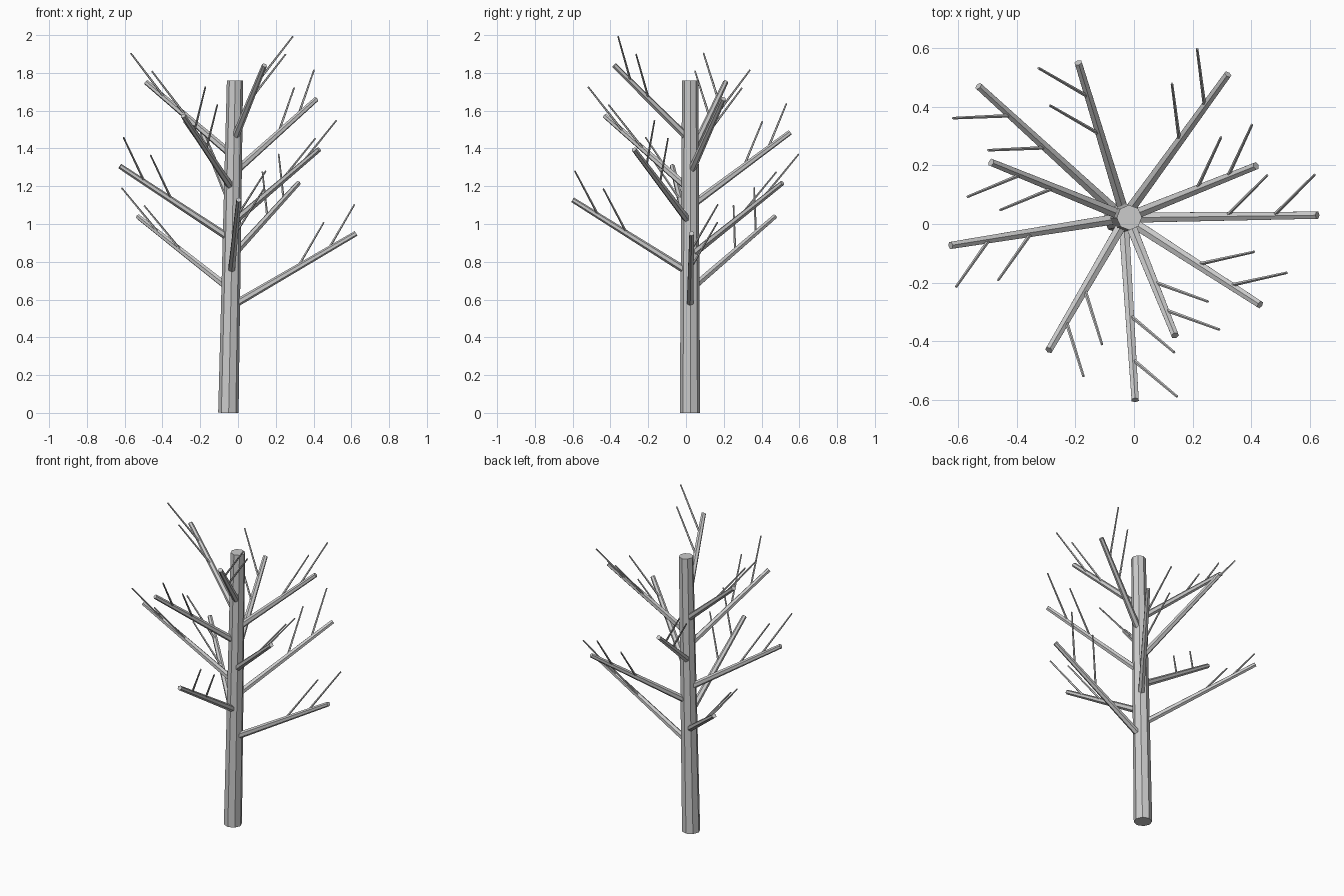
import bpy, math
from mathutils import Vector

if "Cube" in bpy.data.objects:
    bpy.data.objects.remove(bpy.data.objects["Cube"])


def limb(name, a, b, r1, r2, sides):
    """Tapered flat-sided rod from point a to point b."""
    a, b = Vector(a), Vector(b)
    d = b - a
    bpy.ops.mesh.primitive_cone_add(vertices=sides, radius1=r1, radius2=r2, depth=d.length)
    ob = bpy.context.object
    ob.name = name
    ob.rotation_mode = 'QUATERNION'
    ob.rotation_quaternion = d.to_track_quat('Z', 'Y')
    ob.location = (a + b) / 2
    return ob


# Leaning trunk
base, top = Vector((-0.051, 0.021, 0)), Vector((-0.016, 0.022, 1.76))
limb("trunk", base, top, 0.054, 0.043, 8)

# Branch tips (x, y), spiralling up by the golden angle
tips = [(0.625, 0.03), (-0.53, 0.47), (0.004, -0.60), (0.32, 0.51),
        (-0.625, -0.073), (0.43, -0.275), (-0.19, 0.55), (-0.29, -0.43),
        (0.416, 0.198), (-0.487, 0.21), (0.14, -0.38)]

for i, (x, y) in enumerate(tips):
    z = 0.58 + 0.089 * i
    axis = base.lerp(top, z / 1.76)
    out = Vector((x - axis.x, y - axis.y, 0)).normalized()
    start = axis + out * 0.03
    tip = Vector((x, y, z + 0.37))
    limb(f"branch_{i + 1}", start, tip, 0.020, 0.014, 6)

    # Two parallel twigs, turned 45 degrees from the branch
    ang = math.radians(137.5 * i + 45)
    rise = Vector((0.198 * math.cos(ang), 0.198 * math.sin(ang), 0.24))
    for k, t in enumerate((0.51, 0.765)):
        p = start.lerp(tip, t)
        limb(f"twig_{i + 1}_{k + 1}", p, p + rise, 0.0065, 0.0045, 5)
